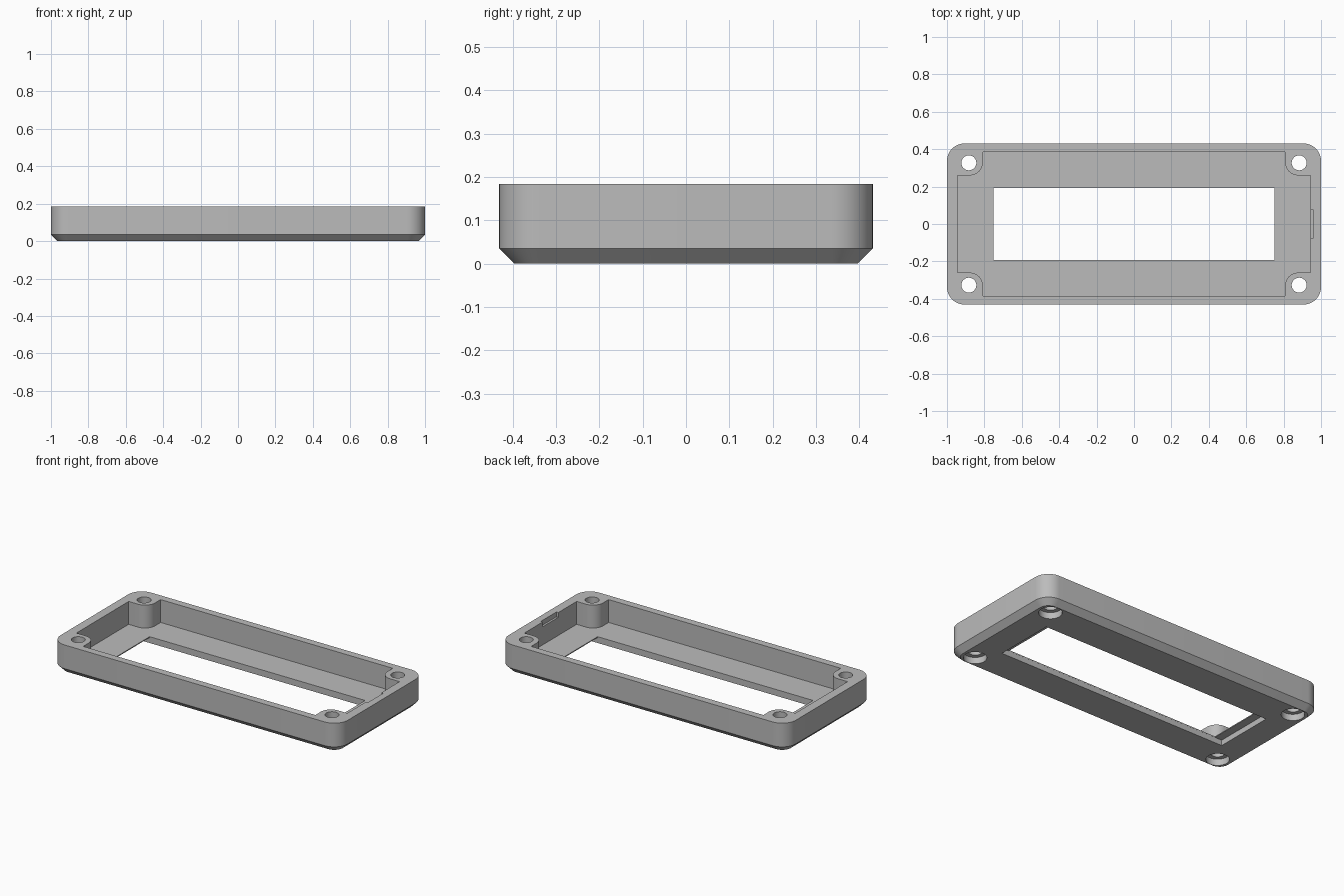
import bpy, bmesh
from math import cos, sin, pi

cube = bpy.data.objects.get("Cube")
if cube:
    bpy.data.objects.remove(cube, do_unlink=True)

HEIGHT, FLOOR, CHAMFER = 0.184, 0.04, 0.035
HOLE_X, HOLE_Y = 0.883, 0.327

grey = bpy.data.materials.new("plastic_grey")
grey.use_nodes = True
grey.diffuse_color = (0.5, 0.5, 0.5, 1)
grey.node_tree.nodes["Principled BSDF"].inputs["Base Color"].default_value = (0.5, 0.5, 0.5, 1)


def arc(cx, cy, r, start, end, steps=12):
    return [(cx + r * cos(start + (end - start) * i / steps),
             cy + r * sin(start + (end - start) * i / steps)) for i in range(steps + 1)]


def four_way(quarter):
    """Mirror a counter-clockwise first-quadrant outline into a closed loop."""
    flip = quarter[::-1]
    return (quarter + [(-x, y) for x, y in flip]
            + [(-x, -y) for x, y in quarter] + [(x, -y) for x, y in flip])


def rounded(half_x, half_y, r):
    return four_way(arc(half_x - r, half_y - r, r, 0, pi / 2))


def rect(half_x, half_y):
    return four_way([(half_x, half_y)])


def loft(name, sections):
    """Solid through matching outlines, each given as (outline, z)."""
    bm = bmesh.new()
    rings = [[bm.verts.new((x, y, z)) for x, y in outline] for outline, z in sections]
    n = len(rings[0])
    for low, high in zip(rings, rings[1:]):
        for i in range(n):
            j = (i + 1) % n
            bm.faces.new((low[i], low[j], high[j], high[i]))
    bm.faces.new(rings[0][::-1])
    bm.faces.new(rings[-1])
    bmesh.ops.recalc_face_normals(bm, faces=bm.faces)
    mesh = bpy.data.meshes.new(name)
    bm.to_mesh(mesh)
    bm.free()
    mesh.materials.append(grey)
    obj = bpy.data.objects.new(name, mesh)
    bpy.context.collection.objects.link(obj)
    return obj


def prism(name, outline, z0, z1):
    return loft(name, [(outline, z0), (outline, z1)])


# Outer shell with chamfered lower rim
RADIUS = 0.095
small = rounded(1 - CHAMFER, 0.431 - CHAMFER, RADIUS - CHAMFER)
full = rounded(1, 0.431, RADIUS)
frame = loft("bezel_frame", [(small, 0), (full, CHAMFER), (full, HEIGHT)])

# Cavity that leaves a rounded screw boss in every corner
boss = arc(0.878, 0.33, 0.07, 1.5 * pi, pi)
cavity = four_way([(0.943, 0.26)] + boss + [(0.808, 0.385)])
cutters = [prism("cavity_cutter", cavity, FLOOR, HEIGHT + 0.1)]

# Display window, with wider recess underneath leaving thin end ledges
cutters.append(prism("window_cutter", rect(0.75, 0.192), -0.1, HEIGHT))
cutters.append(prism("recess_cutter", rect(0.80, 0.1925), -0.1, FLOOR - 0.006))

# Shallow notch in the top of one end wall
notch = [(0.9, -0.078), (0.956, -0.078), (0.956, 0.078), (0.9, 0.078)]
cutters.append(prism("notch_cutter", notch, HEIGHT - 0.03, HEIGHT + 0.1))

# Screw holes with counterbores from below
for sx in (-1, 1):
    for sy in (-1, 1):
        for label, r, top in (("hole", 0.04, HEIGHT + 0.1), ("counterbore", 0.066, 0.04)):
            circle = arc(sx * HOLE_X, sy * HOLE_Y, r, 0, 2 * pi, 40)[:-1]
            cutters.append(prism(label + "_cutter", circle, -0.1, top))

# Cut everything and keep only the finished frame
for cutter in cutters:
    mod = frame.modifiers.new(cutter.name, 'BOOLEAN')
    mod.operation = 'DIFFERENCE'
    mod.solver = 'EXACT'
    mod.object = cutter
bpy.context.view_layer.update()
graph = bpy.context.evaluated_depsgraph_get()
result = bpy.data.meshes.new_from_object(frame.evaluated_get(graph))
frame.modifiers.clear()
frame.data = result
for cutter in cutters:
    bpy.data.objects.remove(cutter, do_unlink=True)

result.materials.clear()
result.materials.append(grey)
for poly in result.polygons:
    poly.material_index = 0

bpy.ops.object.select_all(action='DESELECT')
frame.select_set(True)
bpy.context.view_layer.objects.active = frame
bpy.ops.object.shade_smooth_by_angle(angle=pi / 6)
